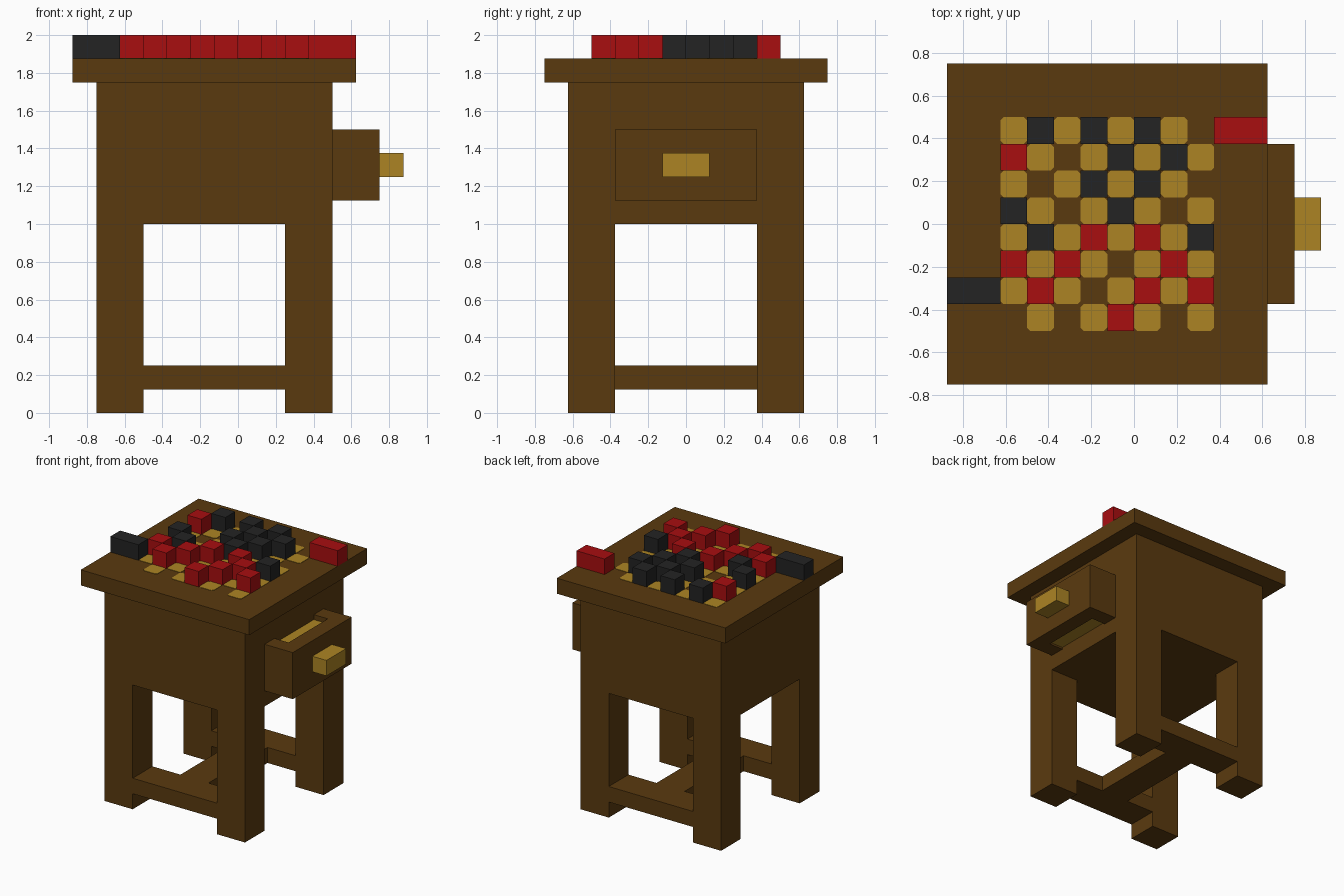
import bpy, bmesh

if "Cube" in bpy.data.objects:
    bpy.data.objects.remove(bpy.data.objects["Cube"])


def material(name, rgb):
    m = bpy.data.materials.new(name)
    lin = [c / 255 for c in rgb]
    lin = [c / 12.92 if c < 0.04045 else ((c + 0.055) / 1.055) ** 2.4 for c in lin]
    m.diffuse_color = (*lin, 1)
    m.use_nodes = True
    m.node_tree.nodes["Principled BSDF"].inputs["Base Color"].default_value = m.diffuse_color
    return m


BROWN = material("brown wood", (90, 58, 15))
TAN = material("light wood", (172, 132, 36))
RED = material("red paint", (168, 14, 16))
BLACK = material("black paint", (35, 35, 35))


def prism(bm, outline, z0, z1):
    """Add a closed upright prism over a 2D outline (counter-clockwise)."""
    low = [bm.verts.new((x, y, z0)) for x, y in outline]
    high = [bm.verts.new((x, y, z1)) for x, y in outline]
    bm.faces.new(low[::-1])
    bm.faces.new(high)
    n = len(outline)
    for i in range(n):
        j = (i + 1) % n
        bm.faces.new((low[i], low[j], high[j], high[i]))


def finish(name, bm, mat):
    me = bpy.data.meshes.new(name)
    bm.to_mesh(me)
    bm.free()
    me.materials.append(mat)
    ob = bpy.data.objects.new(name, me)
    bpy.context.collection.objects.link(ob)
    return ob


def rect(x0, x1, y0, y1):
    return [(x0, y0), (x1, y0), (x1, y1), (x0, y1)]


def box(name, mat, x0, x1, y0, y1, z0, z1):
    bm = bmesh.new()
    prism(bm, rect(x0, x1, y0, y1), z0, z1)
    return finish(name, bm, mat)


# Table top and cabinet body
box("table_top", BROWN, -0.875, 0.625, -0.75, 0.75, 1.75, 1.875)
box("cabinet_body", BROWN, -0.75, 0.5, -0.625, 0.625, 1.0, 1.75)

# Four legs, and an H-shaped stretcher frame
for side, y0 in (("front", -0.625), ("back", 0.375)):
    for end, x0 in (("left", -0.75), ("right", 0.25)):
        box(f"{side}_{end}_leg", BROWN, x0, x0 + 0.25, y0, y0 + 0.25, 0, 1.0)
    box(f"{side}_stretcher", BROWN, -0.5, 0.25, y0, y0 + 0.25, 0.125, 0.25)
box("middle_stretcher", BROWN, -0.25, 0.0, -0.375, 0.375, 0.125, 0.25)

# Open drawer: front panel, two sides, light lining and handle
box("drawer_front", BROWN, 0.625, 0.75, -0.375, 0.375, 1.125, 1.5)
for side, y0 in (("front", -0.375), ("back", 0.25)):
    box(f"drawer_{side}_side", BROWN, 0.5, 0.625, y0, y0 + 0.125, 1.125, 1.5)
box("drawer_lining", TAN, 0.5, 0.625, -0.25, 0.25, 1.14, 1.46)
box("drawer_handle", TAN, 0.75, 0.875, -0.125, 0.125, 1.25, 1.375)

# Board layout from back row to front row: r = red, b = black, . = no piece
ROWS = (".b.b.b..",
        "r...b.b.",
        "...b.b..",
        "b...b...",
        ".b.r.r.b",
        "r.r...r.",
        ".r...r.r",
        "....r...")
CELL = 0.125
squares, reds, blacks = bmesh.new(), bmesh.new(), bmesh.new()
for r, row in enumerate(ROWS):
    for c, mark in enumerate(row):
        x0, y1 = -0.625 + c * CELL, 0.5 - r * CELL
        x1, y0 = x0 + CELL, y1 - CELL
        if (r + c) % 2 == 0:
            # Light square with clipped corners
            k = 0.015
            prism(squares, [(x0 + k, y0), (x1 - k, y0), (x1, y0 + k), (x1, y1 - k),
                            (x1 - k, y1), (x0 + k, y1), (x0, y1 - k), (x0, y0 + k)],
                  1.874, 1.878)
        elif mark in "rb":
            prism(reds if mark == "r" else blacks, rect(x0, x1, y0, y1), 1.875, 2.0)
finish("board_squares", squares, TAN)
finish("red_pieces", reds, RED)
finish("black_pieces", blacks, BLACK)

# Captured pieces beside the board
box("red_captured_pieces", RED, 0.375, 0.625, 0.375, 0.5, 1.875, 2.0)
box("black_captured_pieces", BLACK, -0.875, -0.625, -0.375, -0.25, 1.875, 2.0)
